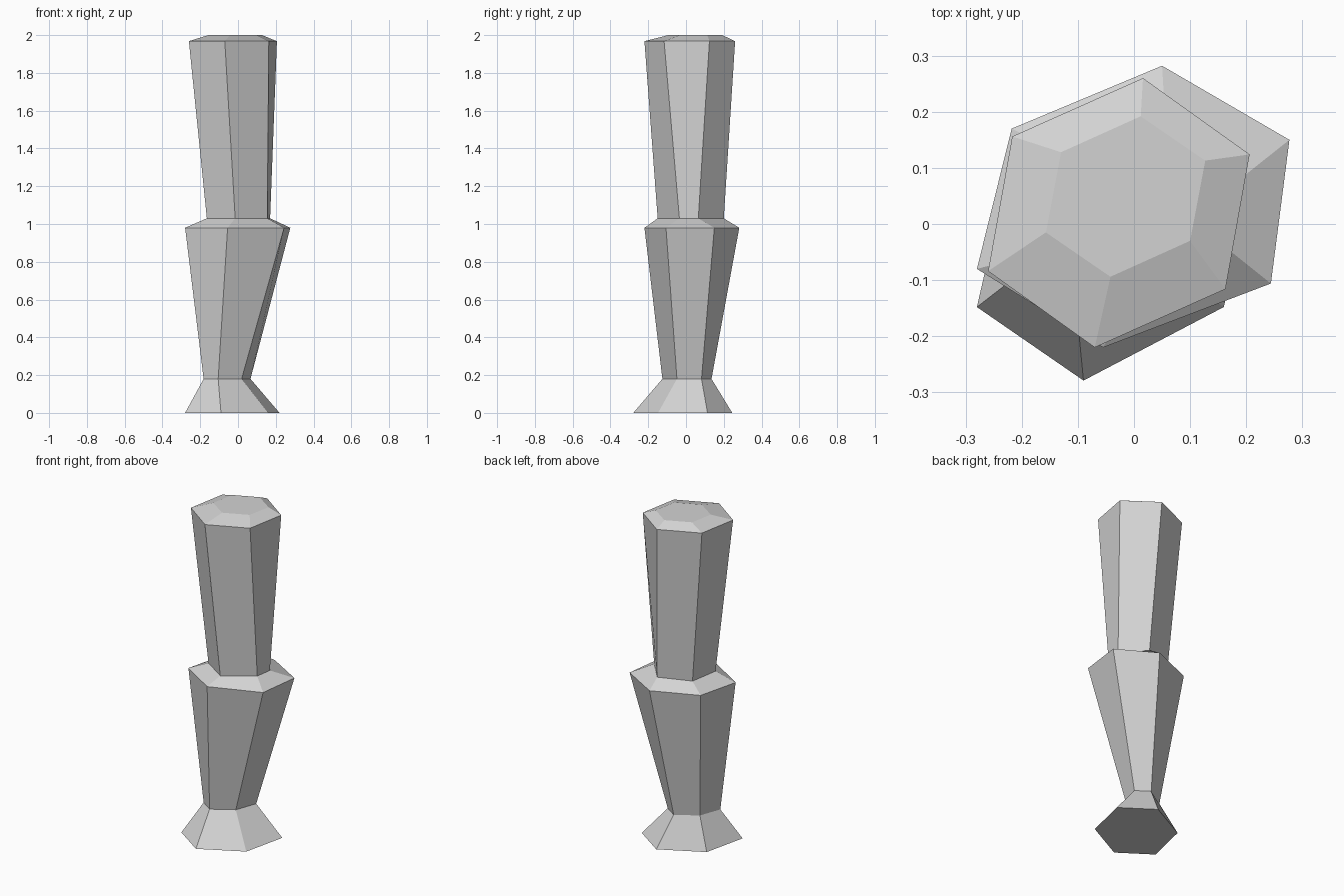
import bpy
import bmesh

cube = bpy.data.objects.get("Cube")
if cube:
    bpy.data.objects.remove(cube, do_unlink=True)

stone = bpy.data.materials.new("pale_grey")
stone.use_nodes = True
GREY = (0.65, 0.65, 0.65, 1)
stone.diffuse_color = GREY
stone.node_tree.nodes["Principled BSDF"].inputs["Base Color"].default_value = GREY


def hexagon(centre, back, side):
    """Slightly skewed six-sided section from its centre and two corner offsets."""
    cx, cy = centre
    (ax, ay), (bx, by) = back, side
    half = [(ax, ay), (ax + bx, ay + by), (bx, by)]
    offsets = half + [(-x, -y) for x, y in half]
    return [(cx + x, cy + y) for x, y in offsets]


def loft(name, sections):
    """Join (height, outline) sections into one closed faceted solid."""
    bm = bmesh.new()
    rings = [[bm.verts.new((x, y, z)) for x, y in outline] for z, outline in sections]
    for low, high in zip(rings, rings[1:]):
        for i in range(len(low)):
            j = (i + 1) % len(low)
            bm.faces.new((low[i], low[j], high[j], high[i]))
    bm.faces.new(rings[0])
    bm.faces.new(rings[-1])
    bmesh.ops.recalc_face_normals(bm, faces=bm.faces)
    mesh = bpy.data.meshes.new(name)
    bm.to_mesh(mesh)
    bm.free()
    mesh.materials.append(stone)
    obj = bpy.data.objects.new(name, mesh)
    bpy.context.collection.objects.link(obj)
    return obj


# Cross-sections from the ground up, corners ordered from the back round to the left
foot = hexagon((-0.03, -0.017), (0.06, 0.262), (0.19, -0.131))
ankle = hexagon((-0.058, 0.005), (0.047, 0.13), (0.077, -0.053))
shoulder = [(0.05, 0.282), (0.277, 0.15), (0.244, -0.106),
            (-0.055, -0.22), (-0.28, -0.08), (-0.218, 0.17)]
waist = [(0.055, 0.2), (0.17, 0.065), (0.155, -0.035),
         (-0.015, -0.15), (-0.165, -0.05), (-0.135, 0.13)]
crown = hexagon((-0.027, 0.02), (0.043, 0.24), (0.19, -0.136))
tip = hexagon((-0.015, 0.049), (0.027, 0.143), (0.115, -0.079))

# Flared foot, lower shaft widening to a shoulder, upper shaft with a bevelled top
loft("pillar", [(0, foot), (0.18, ankle), (0.98, shoulder),
                (1.03, waist), (1.968, crown), (2, tip)])
